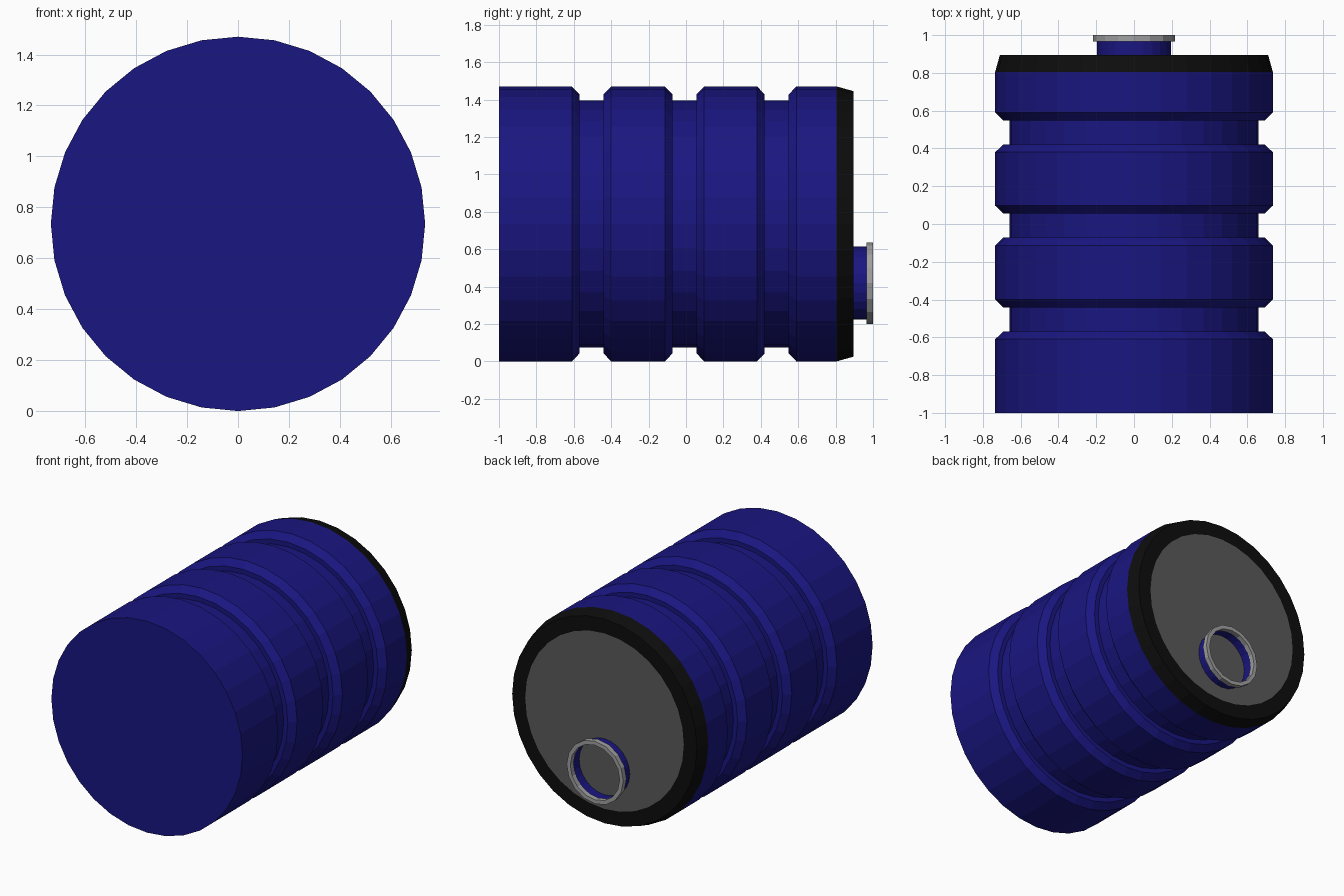
import bpy, bmesh, math

if "Cube" in bpy.data.objects:
    bpy.data.objects.remove(bpy.data.objects["Cube"])

R = 0.735          # barrel radius, axis runs along y


def material(name, rgb):
    m = bpy.data.materials.new(name)
    m.diffuse_color = (*rgb, 1)
    m.use_nodes = True
    m.node_tree.nodes["Principled BSDF"].inputs["Base Color"].default_value = m.diffuse_color
    return m


def revolve(name, profile, mat, cz=R, sides=32, cap=False, closed=False, turn=0.0):
    """Sweep (y, radius) points around the y axis at height cz."""
    bm = bmesh.new()
    rings = []
    for y, r in profile:
        ring = []
        for i in range(sides):
            a = 2 * math.pi * i / sides + turn
            ring.append(bm.verts.new((r * math.sin(a), y, cz - r * math.cos(a))))
        rings.append(ring)
    pairs = list(zip(rings, rings[1:]))
    if closed:
        pairs.append((rings[-1], rings[0]))
    for a, b in pairs:
        for i in range(sides):
            j = (i + 1) % sides
            bm.faces.new((a[i], b[i], b[j], a[j]))
    if cap:
        bm.faces.new(rings[0])
    bmesh.ops.recalc_face_normals(bm, faces=bm.faces)
    # open shells and lids must still face outwards
    if len(rings) == 1:
        for f in bm.faces:
            f.normal_update()
            if f.normal.y < 0:
                f.normal_flip()
    mesh = bpy.data.meshes.new(name)
    bm.to_mesh(mesh)
    bm.free()
    mesh.materials.append(mat)
    obj = bpy.data.objects.new(name, mesh)
    bpy.context.collection.objects.link(obj)
    return obj


blue = material("blue_paint", (0.01, 0.008, 0.22))
black = material("black_rim", (0.004, 0.004, 0.004))
dark_grey = material("lid_grey", (0.1, 0.1, 0.1))
steel = material("ring_grey", (0.35, 0.35, 0.35))

# Barrel body with three stepped grooves
profile = [(-1.0, R)]
for c in (-0.505, -0.008, 0.485):
    profile += [(c - 0.105, R), (c - 0.064, 0.692), (c - 0.064, 0.66),
                (c + 0.064, 0.66), (c + 0.064, 0.692), (c + 0.105, R)]
profile.append((0.805, R))
revolve("barrel_body", profile, blue, cap=True)

# Tapered black rim and flat lid
revolve("end_rim", [(0.805, R), (0.895, 0.71), (0.895, 0.61)], black)
revolve("lid", [(0.895, 0.61)], dark_grey, cap=True)

# Open spout and its metal ring
revolve("spout", [(0.895, 0.195), (0.97, 0.195)], blue, cz=0.418, sides=24)
revolve("spout_ring", [(0.965, 0.218), (1.0, 0.218), (1.0, 0.19), (0.965, 0.19)],
        steel, cz=0.418, sides=16, closed=True)
